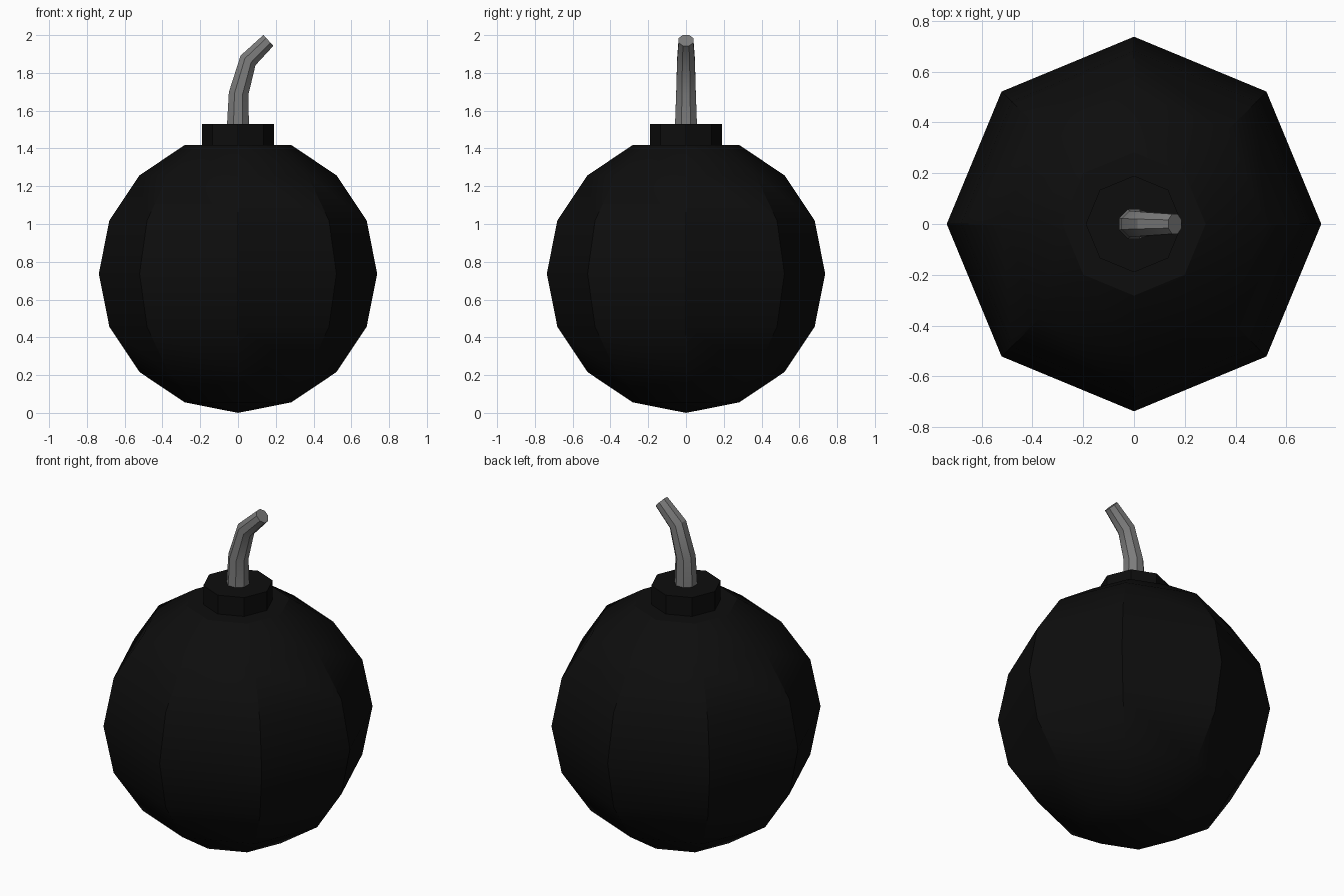
import bpy, bmesh, math
from mathutils import Vector, Matrix

if "Cube" in bpy.data.objects:
    bpy.data.objects.remove(bpy.data.objects["Cube"], do_unlink=True)

SIDES = 8


def material(name, value):
    mat = bpy.data.materials.new(name)
    mat.use_nodes = True
    color = (value, value, value, 1)
    mat.diffuse_color = color
    bsdf = mat.node_tree.nodes["Principled BSDF"]
    bsdf.inputs["Base Color"].default_value = color
    return mat


def finish(bm, name, mat):
    bmesh.ops.recalc_face_normals(bm, faces=bm.faces)
    mesh = bpy.data.meshes.new(name)
    bm.to_mesh(mesh)
    bm.free()
    mesh.materials.append(mat)
    obj = bpy.data.objects.new(name, mesh)
    bpy.context.collection.objects.link(obj)
    bpy.ops.object.select_all(action='DESELECT')
    obj.select_set(True)
    bpy.context.view_layer.objects.active = obj
    bpy.ops.object.shade_smooth_by_angle(angle=math.radians(30))
    return obj


black = material("black iron", 0.004)
grey = material("grey cord", 0.2)

# Round body: low-poly ball with its top pole pressed flat
R = 0.737
TOP = R + R * math.cos(math.pi / SIDES)
bm = bmesh.new()
bmesh.ops.create_uvsphere(bm, u_segments=SIDES, v_segments=SIDES, radius=R,
                          matrix=Matrix.Translation((0, 0, R)))
for v in bm.verts:
    v.co.z = min(v.co.z, TOP)
finish(bm, "body", black)

# Octagonal collar on top of the body
COLLAR_TOP = 1.53
bm = bmesh.new()
bmesh.ops.create_cone(bm, cap_ends=True, segments=SIDES, radius1=0.19, radius2=0.19,
                      depth=COLLAR_TOP - TOP,
                      matrix=Matrix.Translation((0, 0, (TOP + COLLAR_TOP) / 2)))
finish(bm, "collar", black)

# Bent, tapering fuse: x, z, half width and lean of each ring
rings = [(0, COLLAR_TOP, 0.058, 0), (0.003, 1.69, 0.052, 9),
         (0.053, 1.866, 0.047, 33), (0.161, 1.972, 0.039, 48)]
bm = bmesh.new()
loops = []
for x, z, half, lean in rings:
    turn = Matrix.Rotation(math.radians(lean), 3, 'Y')
    radius = half / math.cos(math.pi / SIDES)
    loop = []
    for i in range(SIDES):
        a = (i + 0.5) * math.tau / SIDES
        offset = turn @ Vector((radius * math.cos(a), radius * math.sin(a), 0))
        loop.append(bm.verts.new(Vector((x, 0, z)) + offset))
    loops.append(loop)
for low, high in zip(loops, loops[1:]):
    for i in range(SIDES):
        j = (i + 1) % SIDES
        bm.faces.new((low[i], low[j], high[j], high[i]))
bm.faces.new(loops[0])
bm.faces.new(loops[-1])
finish(bm, "fuse", grey)
